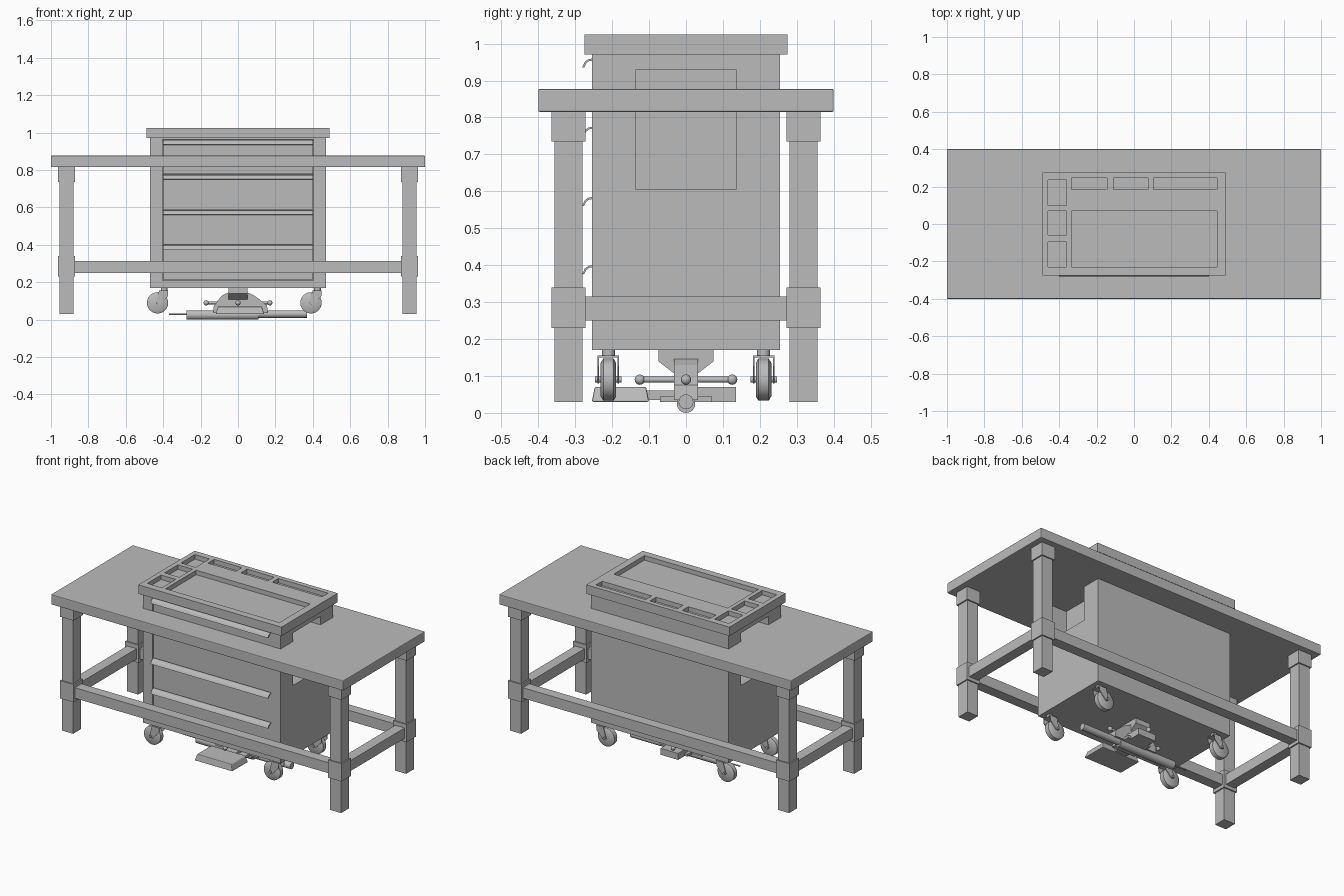
import bpy, bmesh, math
from mathutils import Matrix, Vector

cube = bpy.data.objects.get("Cube")
if cube:
    bpy.data.objects.remove(cube, do_unlink=True)

grey = bpy.data.materials.new("workshop grey")
grey.use_nodes = True
grey.diffuse_color = (0.5, 0.5, 0.5, 1)
grey.node_tree.nodes["Principled BSDF"].inputs["Base Color"].default_value = (0.5, 0.5, 0.5, 1)


def finish(name, bm, smooth=False, bevel=0):
    bmesh.ops.recalc_face_normals(bm, faces=bm.faces)
    mesh = bpy.data.meshes.new(name)
    bm.to_mesh(mesh)
    bm.free()
    mesh.materials.append(grey)
    ob = bpy.data.objects.new(name, mesh)
    bpy.context.collection.objects.link(ob)
    bpy.ops.object.select_all(action='DESELECT')
    bpy.context.view_layer.objects.active = ob
    ob.select_set(True)
    if smooth:
        bpy.ops.object.shade_smooth_by_angle(angle=math.radians(35))
    if bevel:
        mod = ob.modifiers.new("bevel", 'BEVEL')
        mod.width, mod.segments = bevel, 2
    return ob


def add_box(bm, x, y, z):
    lo, hi = Vector((x[0], y[0], z[0])), Vector((x[1], y[1], z[1]))
    m = Matrix.Translation((lo + hi) / 2) @ Matrix.Diagonal((*(hi - lo), 1))
    return bmesh.ops.create_cube(bm, size=1, matrix=m)["verts"]


def boxes(name, items, bevel=0):
    bm = bmesh.new()
    for item in items:
        add_box(bm, *item)
    return finish(name, bm, bevel=bevel)


def rod(bm, a, b, r1, r2=None, sides=24):
    a, b = Vector(a), Vector(b)
    turn = (b - a).to_track_quat('Z', 'Y').to_matrix().to_4x4()
    bmesh.ops.create_cone(bm, cap_ends=True, segments=sides, radius1=r1,
                          radius2=r1 if r2 is None else r2, depth=(b - a).length,
                          matrix=Matrix.Translation((a + b) / 2) @ turn)


def prism(bm, points, offset):
    face = bm.faces.new([bm.verts.new(p) for p in points])
    ext = bmesh.ops.extrude_face_region(bm, geom=[face])["geom"]
    bmesh.ops.translate(bm, vec=offset, verts=[v for v in ext if isinstance(v, bmesh.types.BMVert)])


def cut(ob, items):
    cutter = boxes("cutter", items)
    cutter.hide_render = True
    mod = ob.modifiers.new("cut", 'BOOLEAN')
    mod.operation, mod.solver, mod.object = 'DIFFERENCE', 'EXACT', cutter
    bpy.context.view_layer.objects.active = ob
    bpy.ops.object.modifier_apply(modifier=mod.name)
    bpy.data.objects.remove(cutter, do_unlink=True)


def around(c, h):
    return (c - h, c + h)


# Workbench: top, legs with collars, and lower rails
boxes("table_top", [((-1, 1), (-.4, .4), (.815, .877))], bevel=.004)
LX, LY = .917, .318
for sx, side in ((-1, "right"), (1, "left")):
    for sy, end in ((-1, "front"), (1, "back")):
        x, y = sx * LX, sy * LY
        boxes(f"{end}_{side}_leg", [(around(x, .038), around(y, .038), (.03, .815))])
        boxes(f"{end}_{side}_collars",
              [(around(x, .046), around(y, .046), z) for z in ((.735, .815), (.23, .34))])
    boxes(f"{side}_end_rail", [(around(sx * LX, .032), (-LY, LY), (.25, .315))])
for sy, end in ((-1, "front"), (1, "back")):
    boxes(f"{end}_rail", [((-LX, LX), around(sy * LY, .032), (.25, .315))])

# Cabinet body with end recesses and a drawer opening
body = boxes("cabinet_body", [((-.47, .47), (-.255, .255), (.17, .97))])
cut(body, [((.37, .5), (-.135, .135), (.605, .93)),
           ((-.5, -.37), (-.135, .135), (.605, .93)),
           ((-.405, .405), (-.3, -.235), (.21, .962))])

# Drawers with curved lip handles
levels = [.212, .4, .585, .775, .96]
for i, (low, high) in enumerate(zip(levels, levels[1:]), 1):
    boxes(f"drawer_{i}", [((-.402, .402), (-.253, -.23), (low + .003, high - .002))])
    bm = bmesh.new()
    outer = [(-.25, 0), (-.264, -.002), (-.274, -.009), (-.281, -.024)]
    inner = [(-.276, -.025), (-.27, -.013), (-.262, -.007), (-.25, -.006)]
    prism(bm, [(-.402, y, high + z) for y, z in outer + inner], (.804, 0, 0))
    finish(f"drawer_handle_{i}", bm, smooth=True)

# Lid with sunken trays
lid = boxes("cabinet_lid", [((-.49, .49), (-.275, .275), (.97, 1.025))])
trays = [((-.335, .445), (-.23, .07))]
trays += [((-.46, -.36), y) for y in ((.1, .235), (-.06, .07), (-.23, -.095))]
trays += [(x, (.185, .245)) for x in ((-.335, -.145), (-.11, .075), (.105, .445))]
cut(lid, [(x, y, (.997, 1.1)) for x, y in trays])

# Swivel casters, all trailing the same way
for px in (-.395, .425):
    for py in (-.21, .21):
        wx, wz = px - .035, .09
        bm = bmesh.new()
        for s in (-1, 1):
            rod(bm, (wx, py, wz), (wx, py + s * .014, wz), .057)
            rod(bm, (wx, py + s * .014, wz), (wx, py + s * .021, wz), .057, .045)
        finish("caster_wheel", bm, smooth=True)
        bm = bmesh.new()
        for s in (-1, 1):
            arm = [(px - .027, .155), (px + .022, .155), (px + .02, .125),
                   (wx + .012, .08), (wx - .01, .085)]
            prism(bm, [(x, py + s * .025, z) for x, z in arm], (0, s * .004, 0))
        add_box(bm, (px - .027, px + .022), around(py, .029), (.15, .156))
        rod(bm, (px, py, .15), (px, py, .172), .018)
        rod(bm, (wx, py - .036, wz), (wx, py + .036, wz), .008, sides=12)
        finish("caster_fork", bm, smooth=True)

# Central lift: arched housing, mount, tube, linkage and pedal
bm = bmesh.new()
arch = [(-.13, .035), (.16, .035), (.155, .075), (.125, .1), (.085, .13),
        (.045, .148), (-.045, .148), (-.085, .13), (-.11, .1), (-.13, .07)]
prism(bm, [(x, -.032, z) for x, z in arch], (0, .064, 0))
finish("lift_housing", bm)
bm = bmesh.new()
mount = [(-.075, .171), (.075, .171), (.075, .14), (.03, .105), (-.03, .105), (-.075, .14)]
prism(bm, [(-.05, y, z) for y, z in mount], (.1, 0, 0))
finish("lift_mount", bm)
bm = bmesh.new()
rod(bm, (-.275, 0, .025), (.11, 0, .025), .025)
rod(bm, (.11, 0, .03), (.37, 0, .03), .02)
rod(bm, (-.37, 0, .028), (-.27, 0, .028), .004, sides=12)
finish("lift_tube", bm, smooth=True)
bm = bmesh.new()
for axis in (Vector((.17, 0, 0)), Vector((0, .125, 0))):
    centre = Vector((0, 0, .09))
    rod(bm, centre - axis, centre + axis, .008, sides=12)
    for s in (-1, 1):
        bmesh.ops.create_uvsphere(bm, u_segments=16, v_segments=8, radius=.014,
                                  matrix=Matrix.Translation(centre + s * axis))
finish("lift_linkage", bm, smooth=True)
boxes("lift_feet", [((-.06, .1), (-.07, .07), (.03, .045)),
                    ((-.04, .08), (.03, .135), (.03, .07)),
                    ((-.03, .05), (-.12, -.02), (.035, .06))])

# Foot pedal: a shallow plate with tapered top
bm = bmesh.new()
verts = add_box(bm, (-.12, .14), (-.255, -.1), (.03, .07))
for v in verts:
    if v.co.z > .05:
        v.co.x = .01 + (v.co.x - .01) * .9
        v.co.y = -.178 + (v.co.y + .178) * .9
finish("foot_pedal", bm, bevel=.004)
